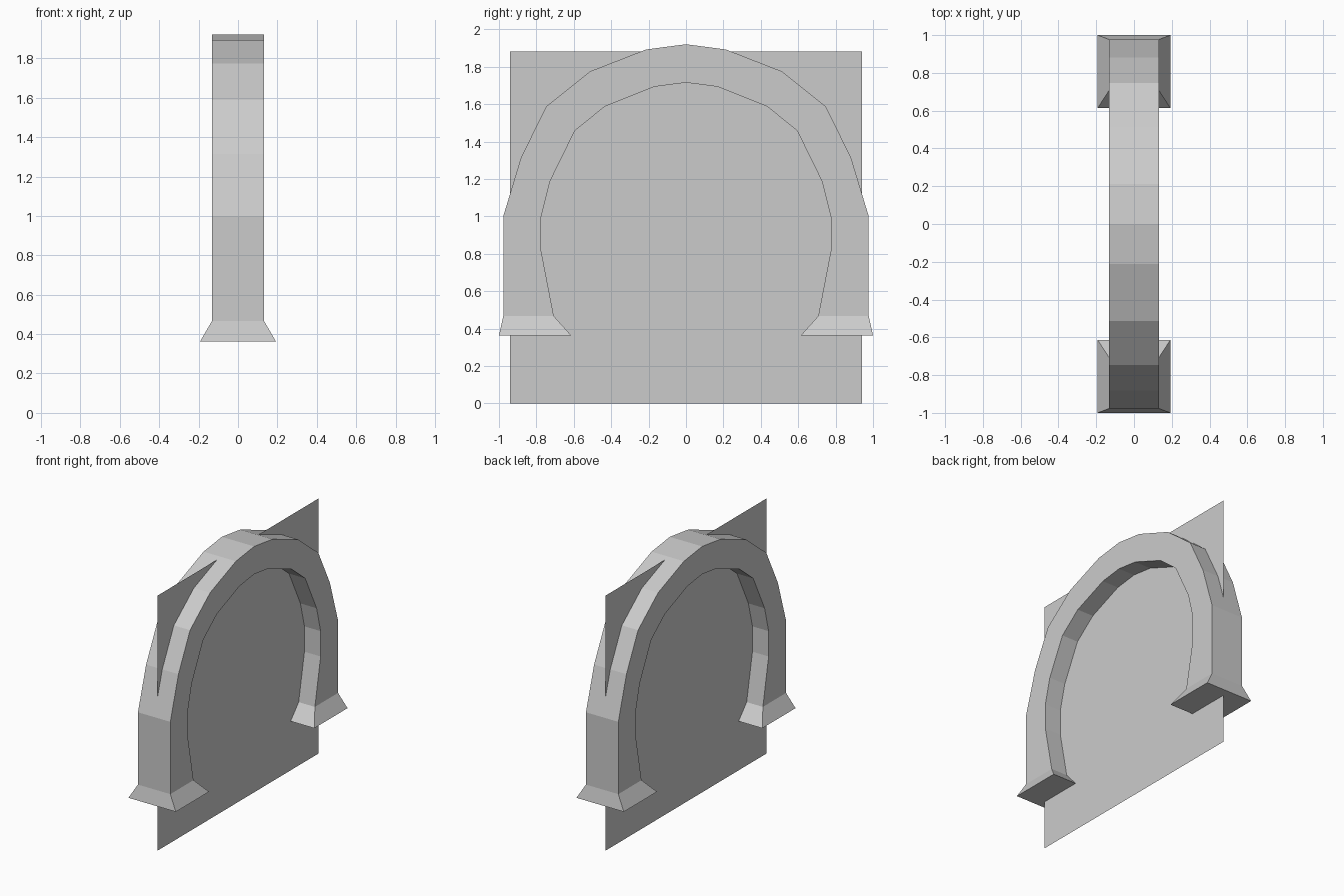
import bpy, bmesh

if "Cube" in bpy.data.objects:
    bpy.data.objects.remove(bpy.data.objects["Cube"])

W, FOOT_W = 0.132, 0.193

# Half profile of the arch, foot to crown: (half width x, outer y, outer z, inner y, inner z)
half = [
    (FOOT_W, 1.0, 0.362, 0.613, 0.362),
    (W, 0.977, 0.467, 0.707, 0.467),
    (W, 0.977, 0.813, 0.774, 0.813),
    (W, 0.977, 1.0, 0.774, 1.0),
    (W, 0.882, 1.315, 0.727, 1.187),
    (W, 0.747, 1.588, 0.594, 1.458),
    (W, 0.513, 1.775, 0.433, 1.588),
    (W, 0.213, 1.892, 0.17, 1.693),
]
crown = [(W, 0.0, 1.92, 0.0, 1.715)]
mirrored = [(w, -oy, oz, -iy, iz) for w, oy, oz, iy, iz in reversed(half)]


def finish(bm, name):
    mesh = bpy.data.meshes.new(name)
    bm.to_mesh(mesh)
    bm.free()
    obj = bpy.data.objects.new(name, mesh)
    bpy.context.collection.objects.link(obj)
    return obj


# Arch frame with flared feet: rectangular sections lofted along the profile
bm = bmesh.new()
rings = [[bm.verts.new(p) for p in ((-w, oy, oz), (w, oy, oz), (w, iy, iz), (-w, iy, iz))]
         for w, oy, oz, iy, iz in half + crown + mirrored]
for a, b in zip(rings, rings[1:]):
    for i in range(4):
        j = (i + 1) % 4
        bm.faces.new((a[i], a[j], b[j], b[i]))
bm.faces.new(rings[0])
bm.faces.new(rings[-1])
bmesh.ops.recalc_face_normals(bm, faces=bm.faces)
finish(bm, "arch_frame")

# Thin square panel standing in the middle of the arch
S = 0.94
bm = bmesh.new()
bm.faces.new([bm.verts.new((0, y, z)) for y, z in ((-S, 0), (S, 0), (S, 2 * S), (-S, 2 * S))])
finish(bm, "portal_panel")
